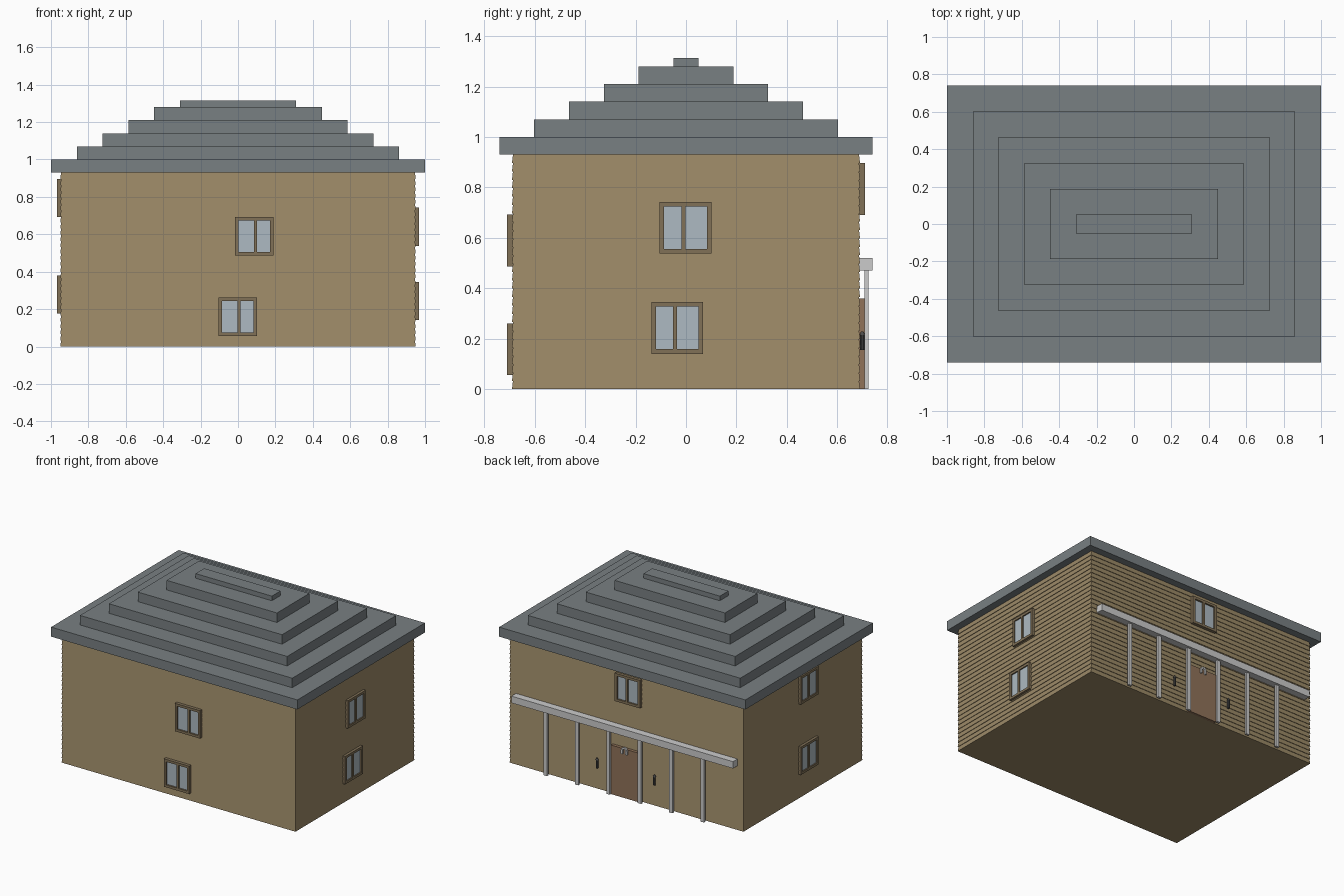
import bpy, bmesh, math
from mathutils import Matrix, Vector

if "Cube" in bpy.data.objects:
    bpy.data.objects.remove(bpy.data.objects["Cube"])

HX, HY, WALL_H = 0.95, 0.69, 0.93


def material(name, rgb):
    m = bpy.data.materials.new(name)
    m.diffuse_color = (*rgb, 1)
    m.use_nodes = True
    m.node_tree.nodes["Principled BSDF"].inputs["Base Color"].default_value = m.diffuse_color
    return m


SIDING = material("siding", (0.33, 0.25, 0.135))
TRIM = material("window_trim", (0.22, 0.165, 0.095))
GLASS = material("glass", (0.42, 0.49, 0.54))
ROOF = material("roof_slate", (0.19, 0.215, 0.225))
DOOR = material("door_wood", (0.28, 0.17, 0.10))
METAL = material("dark_metal", (0.07, 0.07, 0.07))


def finish(name, bm, mat=None):
    bmesh.ops.recalc_face_normals(bm, faces=bm.faces)
    me = bpy.data.meshes.new(name)
    bm.to_mesh(me)
    bm.free()
    if mat:
        me.materials.append(mat)
    ob = bpy.data.objects.new(name, me)
    bpy.context.collection.objects.link(ob)
    return ob


def boxes(name, parts, mat=None):
    """One object made of axis-aligned boxes given as (low, high) corners."""
    bm = bmesh.new()
    for a, b in parts:
        a, b = Vector(a), Vector(b)
        size = [abs(v) for v in b - a]
        bmesh.ops.create_cube(bm, size=1, matrix=Matrix.Translation((a + b) / 2) @ Matrix.Diagonal((*size, 1)))
    return finish(name, bm, mat)


def on_wall(side, u0, u1, z0, z1, d0, d1):
    """Box on a wall: u along the wall, d outward from it."""
    if side in ("front", "back"):
        s = -1 if side == "front" else 1
        return (u0, s * (HY + d0), z0), (u1, s * (HY + d1), z1)
    s = -1 if side == "left" else 1
    return (s * (HX + d0), u0, z0), (s * (HX + d1), u1, z1)


# Clapboard walls: stacked rings with a small sawtooth
bm = bmesh.new()
BOARDS, LIP = 28, 0.004
step = WALL_H / BOARDS
rings = []
for i in range(BOARDS):
    for inset, z in ((0, i * step), (LIP, (i + 1) * step)):
        x, y = HX - inset, HY - inset
        rings.append([bm.verts.new(p) for p in ((-x, -y, z), (x, -y, z), (x, y, z), (-x, y, z))])
for lo, hi in zip(rings, rings[1:]):
    for k in range(4):
        bm.faces.new((lo[k], lo[(k + 1) % 4], hi[(k + 1) % 4], hi[k]))
bm.faces.new(rings[0])
bm.faces.new(rings[-1])
finish("walls", bm, SIDING)

# Stepped roof
for i in range(6):
    x, y = 1.0 - 0.138 * i, 0.74 - 0.138 * i
    z0 = WALL_H + 0.07 * i
    boxes(f"roof_tier_{i + 1}", [((-x, -y, z0), (x, y, min(z0 + 0.07, 1.314)))], ROOF)


# Windows: trim frame with one mullion, glass set back inside
def window(name, side, u, z, shift):
    h, b, out = 0.1025, 0.018, 0.02 if side in ("front", "back") else 0.017
    m = u + shift
    bars = [(u - h, u + h, z - h, z - h + b), (u - h, u + h, z + h - b, z + h),
            (u - h, u - h + b, z - h + b, z + h - b), (u + h - b, u + h, z - h + b, z + h - b),
            (m - 0.008, m + 0.008, z - h + b, z + h - b)]
    boxes(name + "_frame", [on_wall(side, *bar, -0.01, out) for bar in bars], TRIM)
    boxes(name + "_glass", [on_wall(side, u - h + b, u + h - b, z - h + b, z + h - b, -0.01, 0.008)], GLASS)


for side, level, u, z, shift in (
        ("front", "lower", -0.002, 0.159, 0.008), ("front", "upper", 0.086, 0.59, 0.008),
        ("right", "lower", -0.035, 0.243, -0.008), ("right", "upper", -0.002, 0.64, -0.008),
        ("left", "lower", -0.055, 0.278, 0.008), ("left", "upper", -0.055, 0.794, 0.008),
        ("back", "upper", -0.02, 0.794, 0.008)):
    window(f"{side}_{level}_window", side, u, z, shift)

# Porch beam and posts along the back wall
boxes("porch_beam", [on_wall("back", -0.9, 0.9, 0.47, 0.52, -0.005, 0.05)])
for i in range(6):
    x = -0.6375 + 0.255 * i
    boxes(f"porch_post_{i + 1}", [on_wall("back", x - 0.014, x + 0.014, 0, 0.47, 0.017, 0.033)])

# Door
boxes("door", [on_wall("back", -0.115, 0.115, 0, 0.36, -0.005, 0.02)], DOOR)

# Small arched bracket at the head of the door
bm = bmesh.new()
outline = []
for r, order in ((0.025, range(9)), (0.012, range(8, -1, -1))):
    arc = [(r * math.cos(math.pi * k / 8), 0.35 + r * math.sin(math.pi * k / 8)) for k in order]
    outline += arc + [(-r, 0.325)] if r > 0.02 else [(-r, 0.325)] + arc + [(r, 0.325)]
outline.insert(0, (0.025, 0.325))
face = bm.faces.new([bm.verts.new((x, HY + 0.018, z)) for x, z in outline])
ext = bmesh.ops.extrude_face_region(bm, geom=[face])
bmesh.ops.translate(bm, vec=(0, 0.014, 0), verts=[v for v in ext["geom"] if isinstance(v, bmesh.types.BMVert)])
finish("door_arch_bracket", bm)

# Wall lanterns either side of the door
for label, x in (("left", -0.233), ("right", 0.233)):
    bm = bmesh.new()
    for r1, r2, z, depth in ((0.009, 0.009, 0.185, 0.06), (0.011, 0.005, 0.222, 0.014)):
        bmesh.ops.create_cone(bm, cap_ends=True, segments=10, radius1=r1, radius2=r2, depth=depth,
                              matrix=Matrix.Translation((x, HY + 0.009, z)))
    finish(f"{label}_lantern", bm, METAL)
